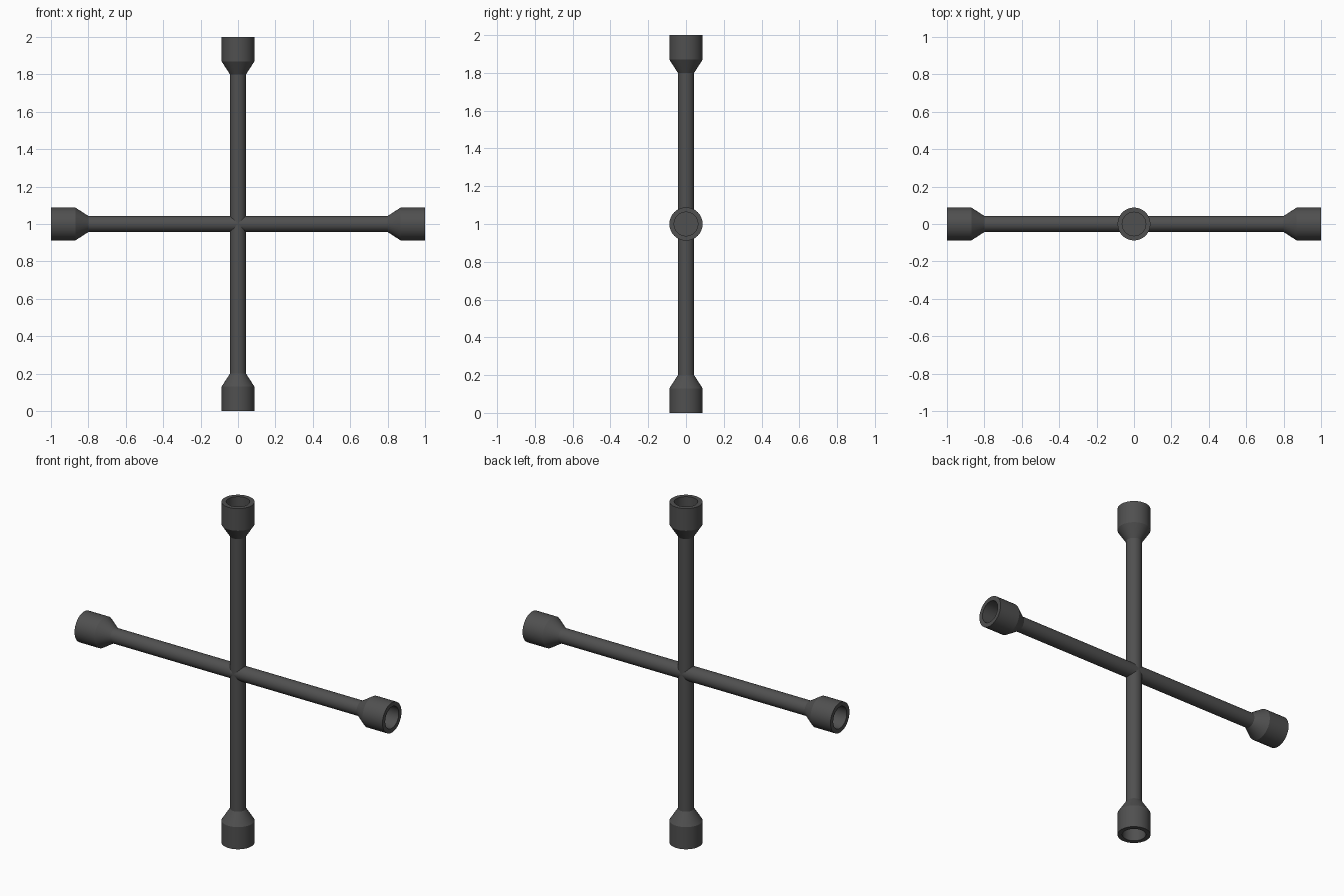
import bpy, bmesh
from math import pi, radians
from mathutils import Vector, Matrix

if "Cube" in bpy.data.objects:
    bpy.data.objects.remove(bpy.data.objects["Cube"])

steel = bpy.data.materials.new("dark_steel")
steel.diffuse_color = (0.08, 0.08, 0.08, 1)
steel.use_nodes = True
steel.node_tree.nodes["Principled BSDF"].inputs["Base Color"].default_value = steel.diffuse_color

# Half profile (radius, distance from centre): rod, flare, socket rim, bore
HALF = [(0.043, 0.80), (0.088, 0.87), (0.088, 1.0),
        (0.063, 1.0), (0.063, 0.88), (0.0, 0.88)]


def cross_bar(name, rotation):
    profile = [(r, -d) for r, d in reversed(HALF)] + [(0.043, 0)] + HALF
    bm = bmesh.new()
    verts = [bm.verts.new((r, 0, d)) for r, d in profile]
    edges = [bm.edges.new(pair) for pair in zip(verts, verts[1:])]
    bmesh.ops.spin(bm, geom=verts + edges, cent=(0, 0, 0), axis=(0, 0, 1),
                   angle=2 * pi, steps=32)
    bmesh.ops.remove_doubles(bm, verts=bm.verts, dist=0.0005)
    bmesh.ops.recalc_face_normals(bm, faces=bm.faces)
    bm.transform(Matrix.Translation((0, 0, 1)) @ rotation)
    mesh = bpy.data.meshes.new(name)
    bm.to_mesh(mesh)
    bm.free()
    mesh.materials.append(steel)
    obj = bpy.data.objects.new(name, mesh)
    bpy.context.collection.objects.link(obj)
    bpy.ops.object.select_all(action='DESELECT')
    obj.select_set(True)
    bpy.context.view_layer.objects.active = obj
    bpy.ops.object.shade_smooth_by_angle(angle=radians(25))


# Two socket-ended bars crossing at the middle
cross_bar("upright_bar", Matrix.Identity(4))
cross_bar("horizontal_bar", Matrix.Rotation(pi / 2, 4, 'Y'))
